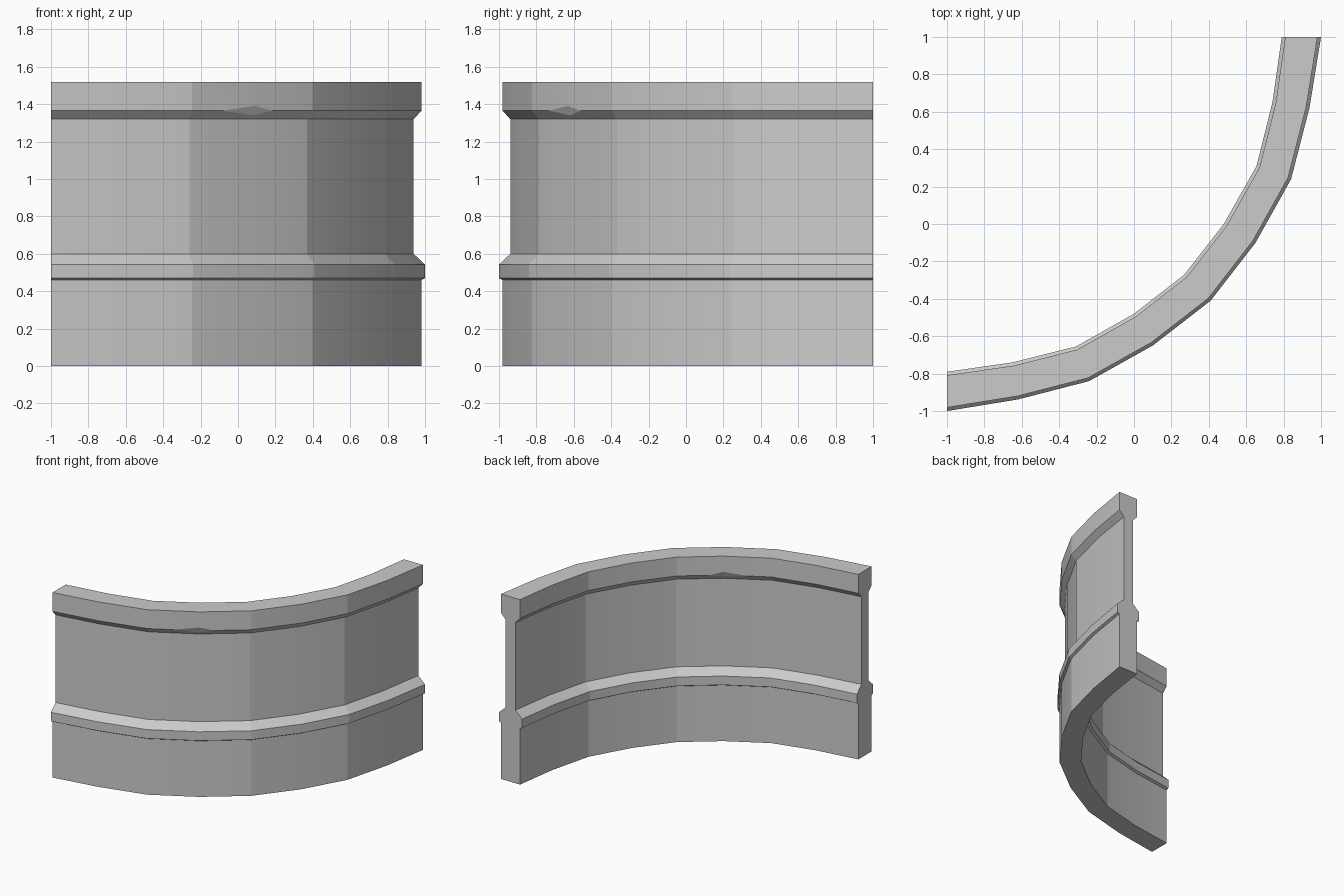
import bpy
import bmesh
from mathutils import Vector

cube = bpy.data.objects.get("Cube")
if cube:
    bpy.data.objects.remove(cube, do_unlink=True)

# One flat stone colour
stone = bpy.data.materials.new("grey stone")
stone.use_nodes = True
colour = (0.6, 0.6, 0.6, 1)
stone.diffuse_color = colour
stone.node_tree.nodes["Principled BSDF"].inputs["Base Color"].default_value = colour


def mirrored(path):
    """Complete a half curve by mirroring it across the diagonal."""
    return [Vector(p) for p in path] + [Vector((-y, -x)) for x, y in path[-2::-1]]


# Plan curves of the widest ledge, outside and inside
outer = mirrored([(-1, -1), (-0.62, -0.938), (-0.24, -0.84), (0.1, -0.65), (0.41, -0.41)])
inner = mirrored([(-1, -0.79), (-0.65, -0.74), (-0.31, -0.655), (0, -0.48), (0.27, -0.27)])

# Half section: inset from the ledge as a share of the thickness, height
half = [(0.09, 0), (0.09, 0.46), (0, 0.47), (0, 0.543), (0.29, 0.6),
        (0.29, 1.32), (0.09, 1.365), (0.09, 1.52)]
section = half + [(1 - t, z) for t, z in reversed(half)]
count = len(section)

# Sweep the section along the curve
bm = bmesh.new()
rings = []
for a, b in zip(outer, inner):
    rings.append([bm.verts.new((*a.lerp(b, t), z)) for t, z in section])
for r, s in zip(rings, rings[1:]):
    for i in range(count):
        j = (i + 1) % count
        bm.faces.new((r[i], s[i], s[j], r[j]))
bm.faces.new(rings[0])
bm.faces.new(rings[-1])
bmesh.ops.recalc_face_normals(bm, faces=bm.faces[:])

# Smooth only across the middle of each pair of wall panels
soft = {v for ring in rings[1::2] for v in ring}
for f in bm.faces:
    f.smooth = len(f.verts) == 4
for e in bm.edges:
    e.smooth = all(v in soft for v in e.verts)

# Worn chip on the lower corner of the top band, on both sides
for i in (6, count - 7):
    v = rings[3][i]
    tips, upright = [], []
    for e in list(v.link_edges):
        other = e.other_vert(v)
        if other in rings[2]:
            share = 0.5
        elif other in rings[4]:
            share = 0.3
        else:
            share = 0.17 if other.co.z > v.co.z else 0.55
        tip = bmesh.utils.edge_split(e, v, share)[1]
        tips.append(tip)
        if other in rings[3]:
            upright.append(tip)
    cuts = bmesh.ops.connect_verts(bm, verts=tips)["edges"]
    for e in cuts:
        e.smooth = False
    v.co = (upright[0].co + upright[1].co) / 2
    for e in v.link_edges:
        e.smooth = e.other_vert(v) not in upright

mesh = bpy.data.meshes.new("curved_wall")
bm.to_mesh(mesh)
bm.free()
mesh.materials.append(stone)
wall = bpy.data.objects.new("curved_wall", mesh)
bpy.context.collection.objects.link(wall)
